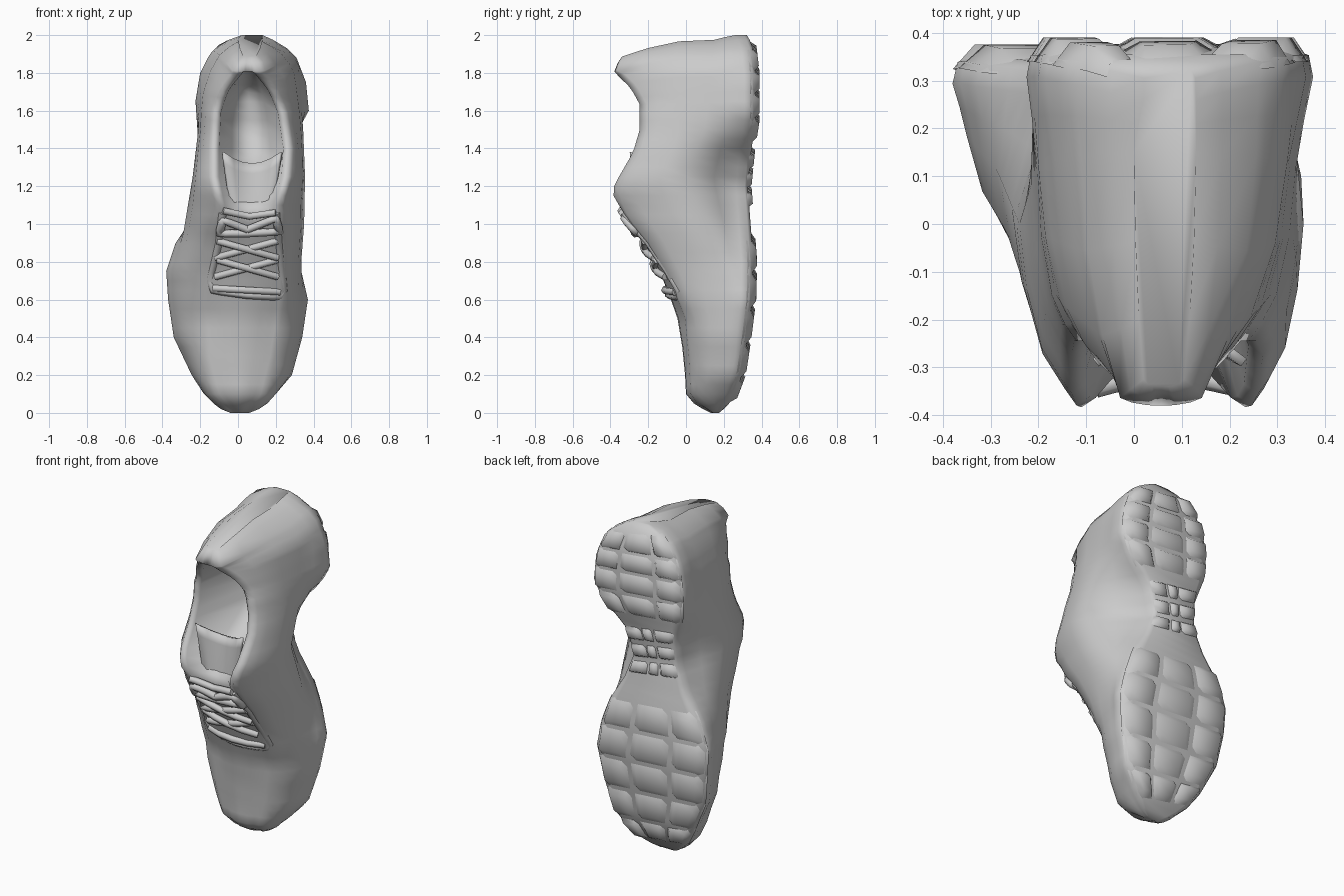
import bpy, bmesh, math
from mathutils import Vector

if "Cube" in bpy.data.objects:
    bpy.data.objects.remove(bpy.data.objects["Cube"])

# Profile channels along the length: (z, value)
XL = [(0, -.04), (.02, -.09), (.05, -.13), (.1, -.175), (.2, -.235), (.4, -.32), (.6, -.345),
      (.75, -.35), (.95, -.29), (1.25, -.24), (1.5, -.21), (1.7, -.2), (1.85, -.16), (1.95, -.1), (2, .0)]
XR = [(0, .06), (.02, .11), (.05, .155), (.1, .2), (.2, .275), (.4, .33), (.6, .34), (.8, .335),
      (1, .35), (1.25, .355), (1.5, .345), (1.85, .32), (1.95, .24), (2, .13)]
YW = [(0, .15), (.1, .15), (.3, .2), (.7, .2), (1, .1), (1.25, 0), (1.5, .1), (2, .15)]
TL = [(0, 0), (.1, -.07), (.3, -.12), (.6, -.13), (.9, -.1), (1.1, -.07), (1.25, -.1),
      (1.4, -.1), (1.6, -.09), (1.75, -.05), (1.9, .02), (2, .04)]
TR = [(0, .03), (.1, .09), (.3, .14), (.6, .19), (.9, .2), (1.1, .19), (1.25, .23),
      (1.4, .24), (1.6, .21), (1.75, .16), (1.9, .09), (2, .08)]
YT = [(0, .14), (.04, .06), (.1, .02), (.3, .01), (.5, -.01), (.6, -.05), (.75, -.12), (.9, -.21),
      (1.02, -.31), (1.1, -.36), (1.17, -.4), (1.25, -.36), (1.38, -.285), (1.5, -.25),
      (1.65, -.25), (1.78, -.3), (1.9, -.37), (1.95, -.385), (2, -.34)]
YC = [(0, .13), (.04, .05), (.1, 0), (.2, -.005), (.35, -.02), (.5, -.045), (.6, -.08), (.75, -.14),
      (.9, -.22), (1.04, -.3), (1.1, -.28), (1.2, -.1), (1.35, .15), (1.5, .22), (1.7, .2),
      (1.82, .05), (1.88, -.15), (1.93, -.38), (2, -.34)]
SL = [(0, -.04), (.02, -.08), (.05, -.125), (.1, -.18), (.2, -.245), (.4, -.34), (.6, -.37),
      (.75, -.38), (.9, -.33), (1.05, -.23), (1.2, -.17), (1.35, -.165), (1.5, -.215),
      (1.65, -.225), (1.8, -.2), (1.9, -.15), (1.96, -.09), (2, .02)]
SR = [(0, .05), (.02, .1), (.05, .145), (.1, .2), (.2, .285), (.4, .34), (.6, .37), (.75, .335),
      (.9, .28), (1.05, .19), (1.2, .13), (1.35, .18), (1.48, .31), (1.6, .375), (1.75, .36),
      (1.88, .31), (1.95, .24), (2, .13)]
YS = [(0, .18), (.03, .22), (.08, .26), (.2, .305), (.4, .335), (.6, .36), (.8, .365), (1, .35),
      (1.2, .335), (1.4, .355), (1.55, .378), (1.8, .378), (1.95, .36), (2, .33)]


def at(ch, z):
    for (a, u), (b, v) in zip(ch, ch[1:]):
        if z <= b:
            return u + (v - u) * max(0, (z - a) / (b - a))
    return ch[-1][1]


def mix(a, b, t):
    return a + (b - a) * t


def place(x, y, z):
    """Lean the heel forward towards the collar."""
    t = min(1, max(0, (z - 1.5) / .5))
    t = t * t * (3 - 2 * t)
    lean = .1 * (max(0, -y) / .38) ** 1.5 + .03 * min(1, max(0, (.25 - y) / .12))
    return Vector((x, y, z - t * lean))


def finish(name, bm):
    bmesh.ops.recalc_face_normals(bm, faces=bm.faces)
    me = bpy.data.meshes.new(name)
    bm.to_mesh(me)
    bm.free()
    for p in me.polygons:
        p.use_smooth = True
    ob = bpy.data.objects.new(name, me)
    bpy.context.collection.objects.link(ob)
    return ob


def half_ring(z, x, t, s, side):
    """Points from inside the shoe, over the rim, down the wall to the sole."""
    yw, yt, yc, ys = at(YW, z), at(YT, z), at(YC, z), at(YS, z)
    cx = (at(TL, z) + at(TR, z)) / 2
    sx = (at(SL, z) + at(SR, z)) / 2
    bump = .025 * min(1, max(0, (yc - yt) * 5))
    thick = min(.07, .5 * (ys - yw))
    rim = t + side * min(.055, .5 * abs(x - t))
    return [(mix(t, cx, .4), mix(yc, yt, .15)),
            (t, yt + bump), (mix(t, rim, .55), yt + .005), (rim, yt + .015 + bump),
            (mix(rim, x, .45), mix(yt, yw, .28)), (mix(rim, x, .82), mix(yt, yw, .62)),
            (x, yw), (mix(x, s, .5), mix(yw, ys - thick, .55)),
            (s, ys - thick), (mix(s, sx, .03), ys - thick * .35), (mix(s, sx, .18), ys - .008)]


# Upper: one loft whose top dips inward to form the foot opening
bm = bmesh.new()
rings = []
stations = [0, .02, .05, .1, .15] + [.2 + .05 * i for i in range(33)] + [1.83, 1.88, 1.91, 1.93, 1.975, 2]
for z in sorted(set(round(s, 3) for s in stations)):
    left = half_ring(z, at(XL, z), at(TL, z), at(SL, z), -1)
    right = half_ring(z, at(XR, z), at(TR, z), at(SR, z), 1)
    pts = [((at(TL, z) + at(TR, z)) / 2, at(YC, z))] + left + right[::-1]
    rings.append([bm.verts.new(place(x, y, z)) for x, y in pts])
n = len(rings[0])
for a, b in zip(rings, rings[1:]):
    for i in range(n):
        j = (i + 1) % n
        bm.faces.new((a[i], a[j], b[j], b[i]))
bm.faces.new(rings[0])
bm.faces.new(rings[-1])
finish("shoe_upper", bm)


# Treads: low pillow blocks arranged in rows and columns across the sole
def treads(name, rows, cols, gap=.006, slope=.05, height=.012):
    bm = bmesh.new()
    for z0, z1 in zip(rows, rows[1:]):
        for u0, u1 in cols:
            g = []
            for i in range(4):
                row = []
                for j in range(4):
                    fi, fj = (0, .22, .78, 1)[i], (0, .2, .8, 1)[j]
                    u = mix(u0, u1, fj)
                    z = mix(z0 + gap / 2, z1 - gap / 2, fi) - slope * (u - .5)
                    z = min(1.98, max(.02, z))
                    inner = i in (1, 2) and j in (1, 2)
                    y = at(YS, z) + (height if inner else -.014)
                    if u < .03 or u > .97:
                        y -= .025
                    row.append(bm.verts.new((mix(at(SL, z), at(SR, z), u), min(y, .39), z)))
                g.append(row)
            for i in range(3):
                for j in range(3):
                    bm.faces.new((g[i][j], g[i + 1][j], g[i + 1][j + 1], g[i][j + 1]))
    ob = finish(name, bm)
    if ob.data.polygons[4].normal.y < 0:
        ob.data.flip_normals()


treads("forefoot_tread", [.07, .2, .38, .57, .76, .94], [(0, .315), (.325, .69), (.7, 1)])
treads("heel_tread", [1.45, 1.58, 1.71, 1.83, 1.95], [(0, .28), (.29, .7), (.71, 1)])
treads("arch_tread", [1.1, 1.2, 1.3, 1.4], [(.02, .4), (.42, .6), (.62, .98)], .02)

# Tongue rising out of the throat, edges curled forward
bm = bmesh.new()
grid = []
for i in range(7):
    t = i / 6
    row = []
    for j in range(7):
        u = j / 3 - 1
        z = mix(1.0, 1.32, t) + .06 * t * u * u
        y = mix(-.26, -.22, t) - .07 * t * u * u
        row.append(bm.verts.new((mix(.07, .075, t) + u * mix(.1, .155, t), y, z)))
    grid.append(row)
for a, b in zip(grid, grid[1:]):
    for j in range(6):
        bm.faces.new((a[j], a[j + 1], b[j + 1], b[j]))
tongue = finish("tongue", bm)
mod = tongue.modifiers.new("thickness", "SOLIDIFY")
mod.thickness, mod.offset = .02, 0


# Laces and eyelet flap: tubes lying on the instep
def instep(x, z, lift):
    c = (at(TL, z) + at(TR, z)) / 2
    k = min(1.3, abs(x - c) / max(.01, (at(TR, z) - at(TL, z)) / 2))
    return Vector((x, mix(min(at(YC, z), at(YT, z) + .02), at(YT, z) + .01, k * k) - lift, z))


def tube(name, ends, radius, lift=.012, steps=4):
    cu = bpy.data.curves.new(name, "CURVE")
    cu.dimensions = "3D"
    cu.bevel_depth, cu.bevel_resolution, cu.use_fill_caps = radius, 1, True
    pts = []
    for (x0, z0), (x1, z1) in zip(ends, ends[1:]):
        pts += [instep(mix(x0, x1, i / steps), mix(z0, z1, i / steps), lift) for i in range(steps)]
    pts.append(instep(*ends[-1], lift))
    sp = cu.splines.new("POLY")
    sp.points.add(len(pts) - 1)
    for p, co in zip(sp.points, pts):
        p.co = (*co, 1)
    sp.use_smooth = True
    ob = bpy.data.objects.new(name, cu)
    bpy.context.collection.objects.link(ob)


tube("eyelet_flap", [(-.08, 1.06), (-.1, .9), (-.15, .7), (-.13, .65), (.05, .625), (.22, .615),
                     (.24, .65), (.22, .85), (.2, 1.06)], .022, 0)
tube("lace_bottom", [(-.13, .66), (.22, .64)], .02)
for i, z in enumerate((.72, .82)):
    tube(f"lace_cross_a_{i}", [(-.12, z), (.21, z + .09)], .02)
    tube(f"lace_cross_b_{i}", [(.21, z), (-.11, z + .09)], .02, .02)
tube("lace_bow_left", [(.05, .97), (-.08, 1.02), (-.1, .95), (.05, .95)], .022, .02)
tube("lace_bow_right", [(.05, .97), (.2, 1.03), (.22, .96), (.05, .95)], .022, .02)
tube("lace_top", [(-.08, 1.07), (.06, 1.04), (.2, 1.06)], .02)
